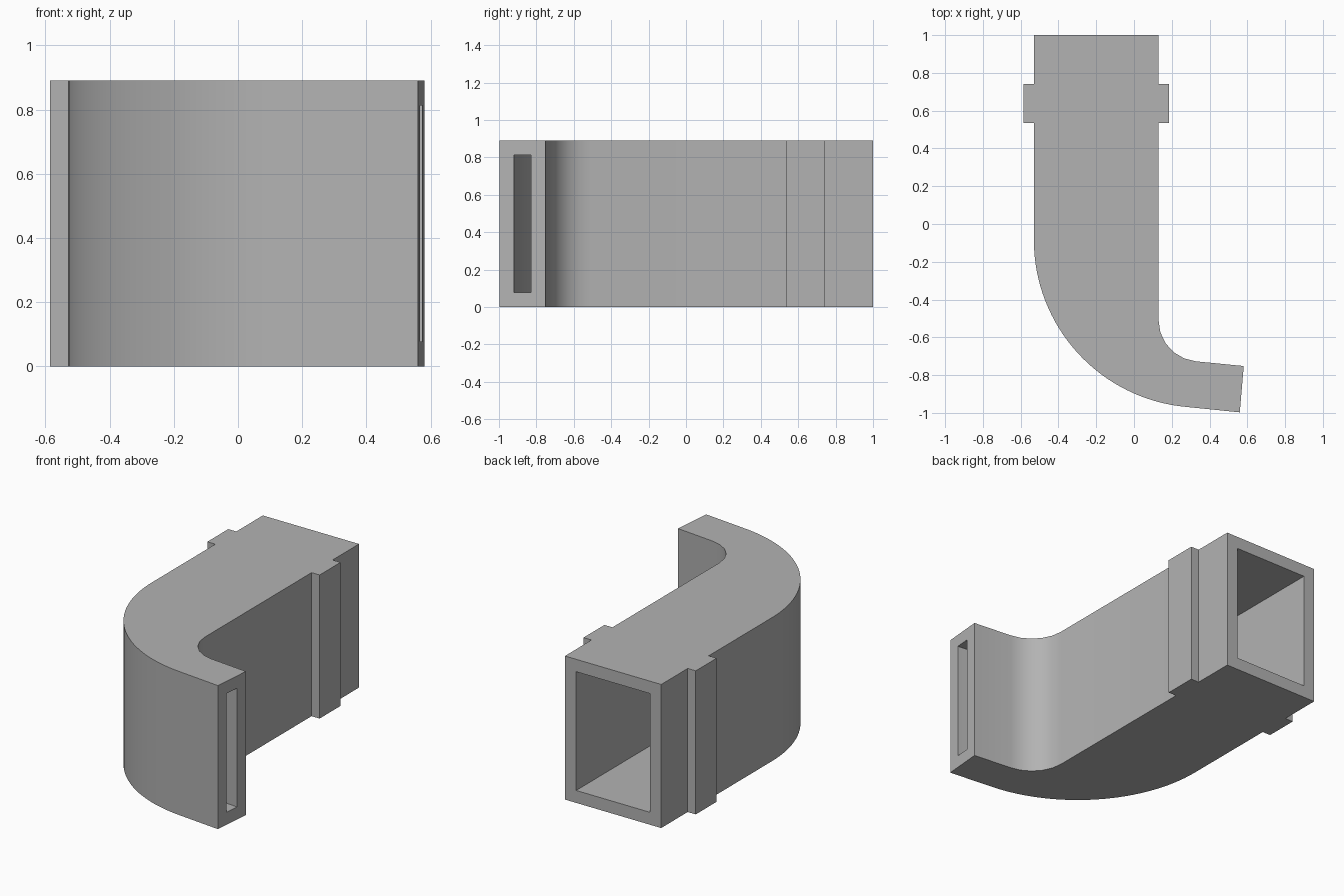
import bpy, bmesh
from math import sin, cos, radians
from mathutils import Vector

if "Cube" in bpy.data.objects:
    bpy.data.objects.remove(bpy.data.objects["Cube"])

HEIGHT, WALL = 0.89, 0.077
SWEEP = radians(84.7)          # turn of the bend
BACK_Y = 1.0
OUTLET = (Vector((0.56, -0.997)), Vector((0.581, -0.752)))


def bend(center, radius, steps):
    """Arc from the straight duct to the outlet."""
    return [Vector((center[0] - radius * cos(SWEEP * i / steps),
                    center[1] - radius * sin(SWEEP * i / steps)))
            for i in range(steps + 1)]


def flange(x, side):
    """Rectangular rib outline, listed from back to front."""
    return [Vector(p) for p in ((x, 0.74), (x + side * 0.055, 0.74),
                                (x + side * 0.055, 0.535), (x, 0.535))]


def walls(inset):
    """Both side walls in plan, from the back opening to the outlet."""
    step = (OUTLET[1] - OUTLET[0]).normalized() * inset
    left_x, right_x = -0.53 + inset, 0.13 - inset
    ribs = inset == 0
    a = [Vector((left_x, BACK_Y))] + (flange(left_x, -1) if ribs else [])
    a += bend((0.357, -0.085), 0.887 - inset, 32) + [OUTLET[0] + step]
    b = [Vector((right_x, BACK_Y))] + (flange(right_x, 1) if ribs else [])
    b += bend((0.348, -0.51), 0.218 + inset, 5) + [OUTLET[1] - step]
    return a, b


def shell(bm, inset):
    """Floor, ceiling and side walls; returns the corners of both open ends."""
    a, b = walls(inset)
    rows = []
    for z in (inset, HEIGHT - inset):
        rows.append([[bm.verts.new((p.x, p.y, z)) for p in w] for w in (a, b)])
    for la, lb in rows:
        bm.faces.new(la + lb[::-1])
    for k in (0, 1):
        low, high = rows[0][k], rows[1][k]
        for i in range(len(low) - 1):
            bm.faces.new((low[i], low[i + 1], high[i + 1], high[i]))
    return [[rows[0][0][e], rows[0][1][e], rows[1][1][e], rows[1][0][e]]
            for e in (0, -1)]


# Hollow duct: outer shell, inner passage and a frame round each opening
bm = bmesh.new()
for outer, inner in zip(shell(bm, 0), shell(bm, WALL)):
    for i in range(4):
        j = (i + 1) % 4
        bm.faces.new((outer[i], outer[j], inner[j], inner[i]))
bmesh.ops.recalc_face_normals(bm, faces=bm.faces)
mesh = bpy.data.meshes.new("curved_duct")
bm.to_mesh(mesh)
bm.free()
duct = bpy.data.objects.new("curved_duct", mesh)
bpy.context.collection.objects.link(duct)

# Plain grey
grey = bpy.data.materials.new("plain_grey")
grey.use_nodes = True
colour = (0.45, 0.45, 0.45, 1)
grey.diffuse_color = colour
grey.node_tree.nodes["Principled BSDF"].inputs["Base Color"].default_value = colour
mesh.materials.append(grey)

bpy.ops.object.select_all(action="DESELECT")
duct.select_set(True)
bpy.context.view_layer.objects.active = duct
bpy.ops.object.shade_smooth_by_angle(angle=radians(30))
